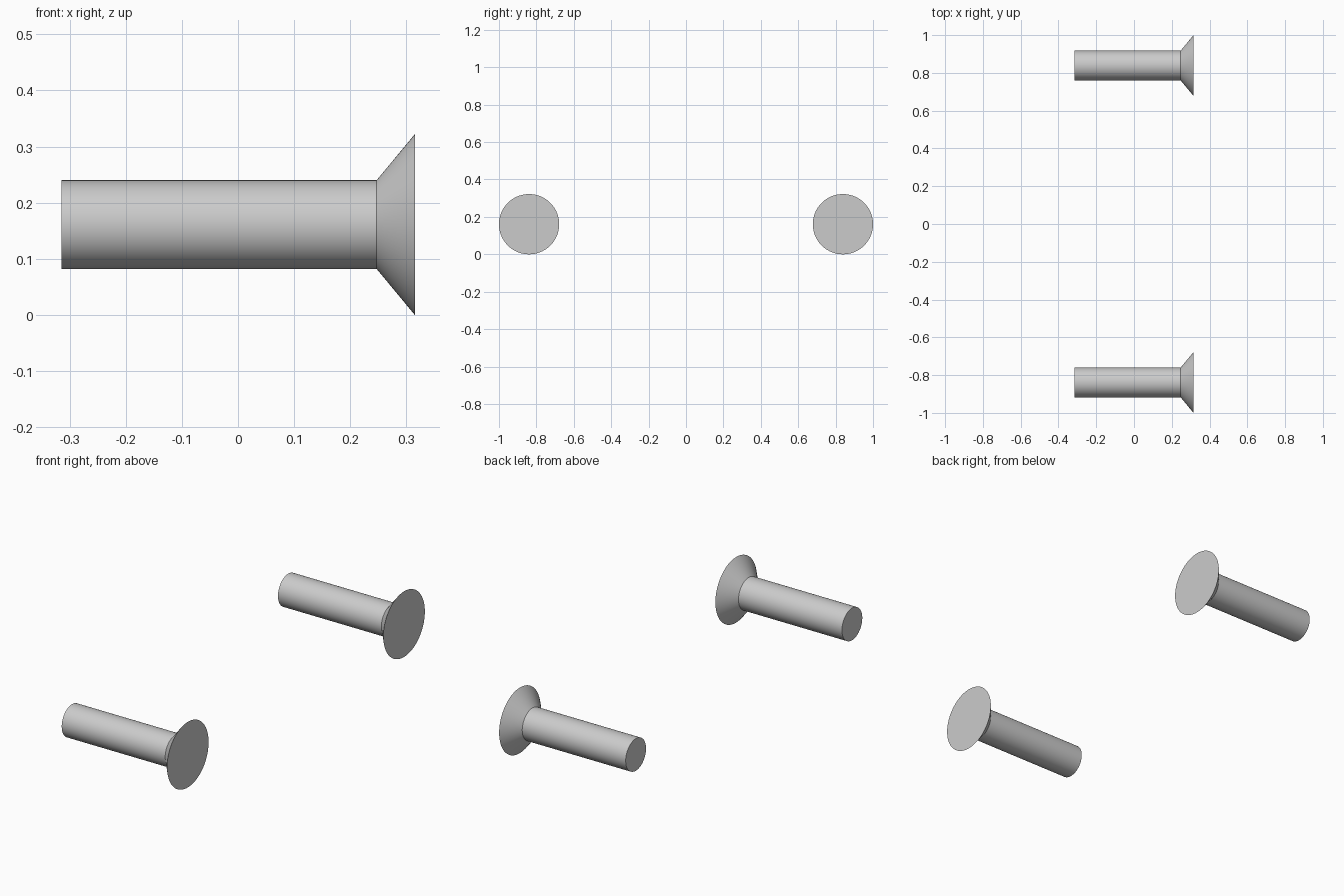
import bpy, bmesh, math

if "Cube" in bpy.data.objects:
    bpy.data.objects.remove(bpy.data.objects["Cube"])

SIDES = 96
HEAD_R, SHAFT_R = 0.161, 0.079
X_TAIL, X_NECK, X_HEAD = -0.315, 0.247, 0.315


def countersunk_pin(name, y):
    """Closed solid of revolution about the x axis: shaft plus flared head."""
    bm = bmesh.new()
    rings = []
    for x, r in [(X_TAIL, SHAFT_R), (X_NECK, SHAFT_R), (X_HEAD, HEAD_R)]:
        rings.append([bm.verts.new((x, r * math.cos(a), r * math.sin(a)))
                      for a in (2 * math.pi * i / SIDES for i in range(SIDES))])
    # shaft wall and cone wall
    for a, b in zip(rings, rings[1:]):
        for i in range(SIDES):
            j = (i + 1) % SIDES
            bm.faces.new((a[i], a[j], b[j], b[i]))
    # flat end caps
    bm.faces.new(rings[0])
    bm.faces.new(rings[-1])
    bmesh.ops.recalc_face_normals(bm, faces=bm.faces)
    mesh = bpy.data.meshes.new(name)
    bm.to_mesh(mesh)
    bm.free()
    obj = bpy.data.objects.new(name, mesh)
    obj.location = (0, y, HEAD_R)
    bpy.context.collection.objects.link(obj)
    bpy.ops.object.select_all(action='DESELECT')
    obj.select_set(True)
    bpy.context.view_layer.objects.active = obj
    bpy.ops.object.shade_smooth_by_angle(angle=math.radians(30))


# matching pair, one on each side
for side, sign in (("front", -1), ("back", 1)):
    countersunk_pin(side + "_countersunk_pin", sign * (1 - HEAD_R))
